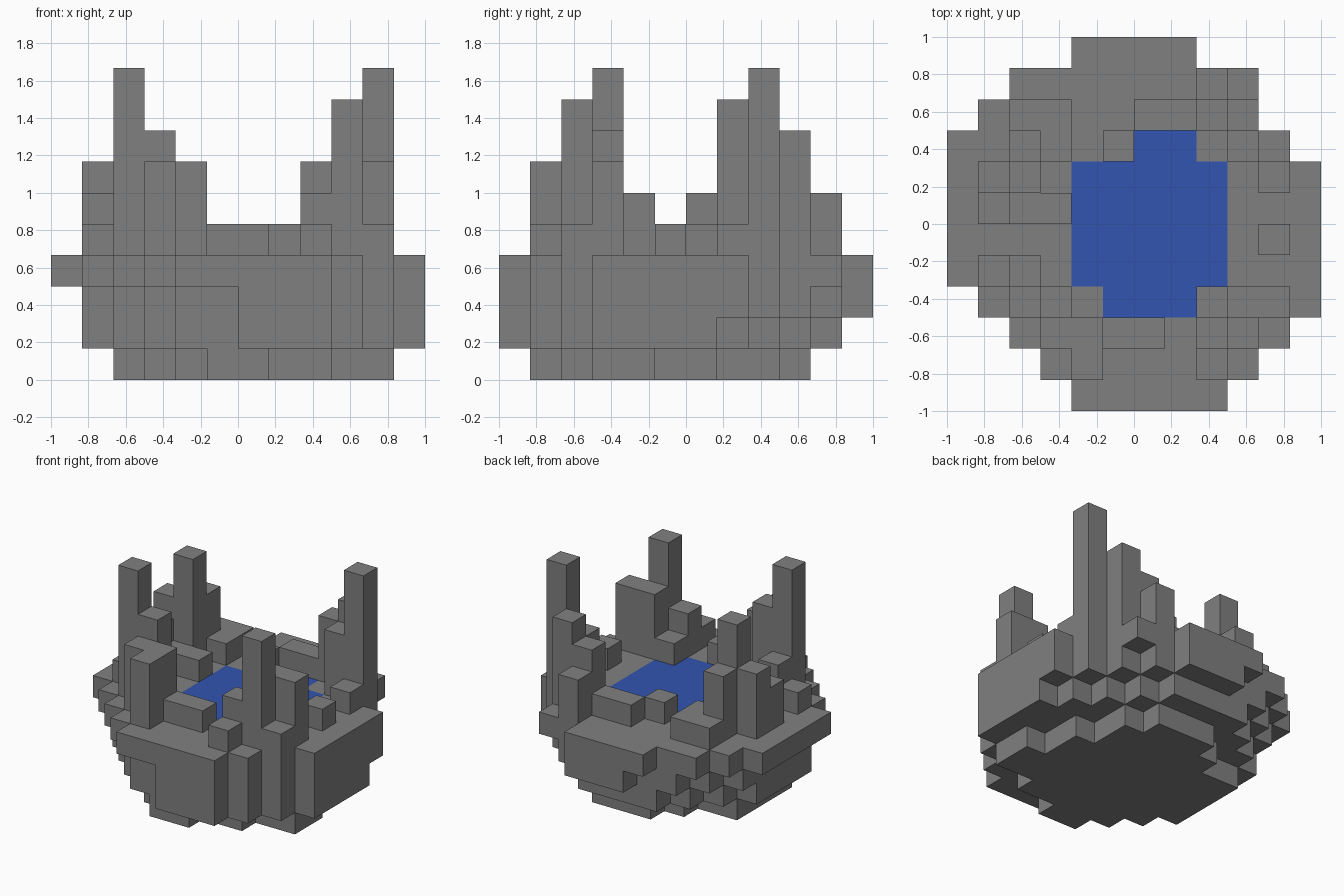
import bpy
import bmesh
from mathutils import Vector

if "Cube" in bpy.data.objects:
    bpy.data.objects.remove(bpy.data.objects["Cube"], do_unlink=True)

CELL = 1 / 6          # edge length of one block
HALF = 6              # half of the footprint, in blocks
GROUND = 4            # blocks from the underside to the ground


def make_material(name, color):
    mat = bpy.data.materials.new(name)
    mat.use_nodes = True
    mat.diffuse_color = color
    mat.node_tree.nodes["Principled BSDF"].inputs["Base Color"].default_value = color
    return mat


def layer(level, first_row, spans):
    """One slab of blocks: each span is the first and last column of a row."""
    return {(column, row, level)
            for row, (first, last) in enumerate(spans, first_row)
            for column in range(first, last + 1)}


def block_rect(columns, rows, level):
    return {(column, row, level) for column in columns for row in rows}


def build_blocks(name, cells, solid, mat):
    """Skin a set of blocks, leaving out every face that touches another block."""
    bm = bmesh.new()
    for cell in sorted(cells):
        centre = Vector(cell) + Vector((0.5 - HALF, 0.5 - HALF, 0.5))
        for axis in range(3):
            for sign in (-1, 1):
                normal = Vector((0, 0, 0))
                normal[axis] = sign
                neighbour = tuple(int(c + n) for c, n in zip(cell, normal))
                if neighbour in solid:
                    continue
                side = Vector((0, 0, 0))
                side[(axis + 1) % 3] = 1
                up = normal.cross(side)
                middle = centre + normal / 2
                corners = [middle + (side * a + up * b) / 2
                           for a, b in ((-1, -1), (1, -1), (1, 1), (-1, 1))]
                bm.faces.new([bm.verts.new(corner * CELL) for corner in corners])
    bmesh.ops.remove_doubles(bm, verts=bm.verts[:], dist=CELL / 100)
    mesh = bpy.data.meshes.new(name)
    bm.to_mesh(mesh)
    bm.free()
    mesh.materials.append(mat)
    obj = bpy.data.objects.new(name, mesh)
    bpy.context.scene.collection.objects.link(obj)
    return obj


stone = make_material("stone grey", (0.216, 0.216, 0.216, 1))
water = make_material("water blue", (0.033, 0.091, 0.434, 1))

# Rounded stone bowl, from the small bottom slab to the wide ground slab
front_half = [(6, 8), (4, 9), (3, 10), (2, 11), (1, 11), (1, 11), (1, 11)]
bottom_slab = layer(0, 1, [(5, 6), (4, 8), (3, 10), (2, 10), (2, 9),
                           (2, 9), (2, 8), (4, 8), (5, 7)])
lower_slab = layer(1, 0, front_half + [(1, 10), (2, 9), (3, 8), (4, 7)])
middle_slab = layer(2, 0, front_half + [(1, 11), (1, 10), (2, 9), (3, 8), (5, 7)])
ground_slab = layer(3, 0, [(4, 8), (3, 9), (2, 10), (1, 11), (0, 11), (0, 11),
                           (0, 11), (0, 11), (0, 10), (1, 9), (2, 9), (4, 7)])

# Pool let into the ground slab
top_level = GROUND - 1
pool = (block_rect(range(4, 9), range(4, 8), top_level)
        | block_rect((6, 7), (8,), top_level)
        | block_rect((5, 6, 7), (3,), top_level))
bowl = (bottom_slab | lower_slab | middle_slab | ground_slab) - pool

# Standing stones around the pool, grouped by the height of their tops
stones_by_top = {
    10: [(2, 3), (10, 8)],
    9: [(2, 7), (9, 2)],
    8: [(3, 3), (9, 9)],
    7: [(3, 2), (4, 2), (4, 1), (9, 3), (10, 3), (8, 9), (1, 7), (2, 8), (9, 8)],
    6: [(8, 2), (8, 10), (2, 4), (1, 6)],
    5: [(5, 2), (6, 2), (8, 3), (8, 1), (10, 2), (10, 5), (10, 7), (6, 9),
        (7, 9), (5, 8), (2, 9), (3, 9), (3, 8), (2, 6), (3, 6), (1, 4)],
}
standing_stones = {(column, row, level)
                   for top, places in stones_by_top.items()
                   for column, row in places
                   for level in range(GROUND, top)}

solid = bowl | pool | standing_stones
build_blocks("stone_bowl", bowl, solid, stone)
build_blocks("standing_stones", standing_stones, solid, stone)
build_blocks("pool_water", pool, solid, water)
